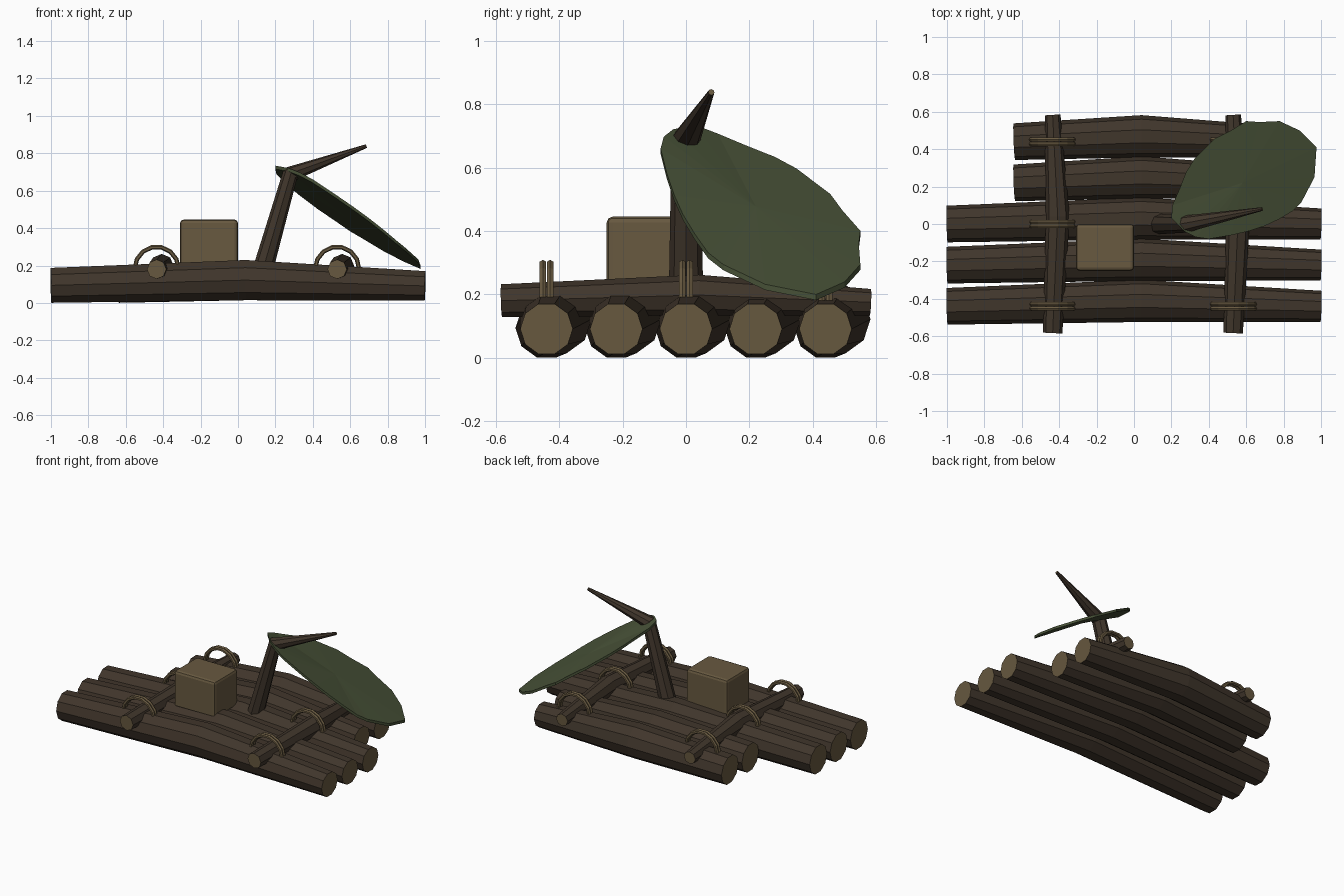
import bpy, bmesh, math
from mathutils import Vector

if "Cube" in bpy.data.objects:
    bpy.data.objects.remove(bpy.data.objects["Cube"])


def material(name, rgb):
    m = bpy.data.materials.new(name)
    m.diffuse_color = (*rgb, 1)
    m.use_nodes = True
    m.node_tree.nodes["Principled BSDF"].inputs["Base Color"].default_value = m.diffuse_color
    return m


BARK = material("dark_bark", (0.051, 0.036, 0.024))
WOOD = material("cut_wood", (0.138, 0.100, 0.051))
LEAF = material("leaf_green", (0.063, 0.082, 0.038))


def finish(name, bm, *mats):
    bmesh.ops.recalc_face_normals(bm, faces=bm.faces[:])
    me = bpy.data.meshes.new(name)
    bm.to_mesh(me)
    bm.free()
    for m in mats:
        me.materials.append(m)
    ob = bpy.data.objects.new(name, me)
    bpy.context.collection.objects.link(ob)
    return ob


def limb(name, pts, radii, sides, ref):
    """Tapered bent tube with mitred joints and pale cut ends."""
    pts = [Vector(p) for p in pts]
    ref = Vector(ref)
    bm = bmesh.new()
    rings = []
    for i, (c, r) in enumerate(zip(pts, radii)):
        n = Vector()
        if i > 0:
            n += (c - pts[i - 1]).normalized()
        if i < len(pts) - 1:
            n += (pts[i + 1] - c).normalized()
        n.normalize()
        u = ref.cross(n).normalized()
        v = n.cross(u)
        rings.append([bm.verts.new(c + r * (math.cos(a) * u + math.sin(a) * v))
                      for a in (math.tau * k / sides for k in range(sides))])
    for a, b in zip(rings, rings[1:]):
        for k in range(sides):
            j = (k + 1) % sides
            bm.faces.new((a[k], a[j], b[j], b[k]))
    for ring in (rings[0], rings[-1]):
        bm.faces.new(ring).material_index = 1
    return finish(name, bm, BARK, WOOD)


# Deck logs: three long at the front, two short at the back
for i in range(5):
    y = (i - 2) * 0.22
    x0, x1 = (-1, 1) if i < 3 else (-0.64, 0.78)
    limb(f"deck_log_{i + 1}",
         [(x0, y, 0.094), (0.04, y + 0.029, 0.122), (x1, y, 0.091)],
         [0.098, 0.113, 0.083], 10, (0, 0, 1))

# Cross bars and the double rope lashings over them
for side, x in (("left", -0.435), ("right", 0.53)):
    limb(f"{side}_cross_bar",
         [(x, -0.582, 0.18), (x + 0.027, 0.04, 0.198), (x, 0.582, 0.175)],
         [0.052, 0.064, 0.042], 8, (0, 0, 1))
    for j, y in enumerate((-0.44, 0, 0.44)):
        for s in (-1, 1):
            bpy.ops.mesh.primitive_torus_add(
                major_segments=14, minor_segments=6, major_radius=0.117,
                minor_radius=0.012, location=(x, y + s * 0.0115, 0.183),
                rotation=(math.pi / 2, 0, 0))
            ob = bpy.context.object
            ob.name = f"{side}_rope_{j + 1}_{'a' if s < 0 else 'b'}"
            ob.data.materials.append(WOOD)

# Cargo crate
bm = bmesh.new()
bmesh.ops.create_cube(bm, size=1)
bmesh.ops.scale(bm, vec=(0.31, 0.25, 0.25), verts=bm.verts)
bmesh.ops.translate(bm, vec=(-0.155, -0.125, 0.32), verts=bm.verts)
bmesh.ops.bevel(bm, geom=bm.edges[:], offset=0.018, segments=2,
                profile=0.5, affect='EDGES')
finish("crate", bm, WOOD)

# Bent mast
limb("mast", [(0.125, 0, 0.15), (0.28, 0, 0.69), (0.685, 0.08, 0.838)],
     [0.055, 0.046, 0.01], 8, (0, 1, 0))

# Leaf sail: outline seen from above, laid on a sloping plane
outline = [(0.20, 0.03), (0.205, 0.10), (0.243, 0.187), (0.28, 0.28),
           (0.323, 0.348), (0.43, 0.455), (0.51, 0.495), (0.60, 0.55),
           (0.67, 0.545), (0.778, 0.55), (0.885, 0.50), (0.976, 0.41),
           (0.965, 0.25), (0.896, 0.118), (0.85, 0.07), (0.778, 0.027),
           (0.70, -0.01), (0.618, -0.037), (0.52, -0.06), (0.40, -0.08),
           (0.33, -0.07), (0.27, -0.04)]


def leaf_z(x, y):
    return 0.845 - 0.594 * x - 0.16 * y + 0.25 * max(0, 0.08 - y)


bm = bmesh.new()
layers = []
for dz in (0, -0.018):
    rim = [bm.verts.new((x, y, leaf_z(x, y) + dz)) for x, y in outline]
    mid = bm.verts.new((0.58, 0.22, leaf_z(0.58, 0.22) + 0.012 + dz))
    for k in range(len(rim)):
        bm.faces.new((rim[k - 1], rim[k], mid))
    layers.append(rim)
a, b = layers
for k in range(len(a)):
    bm.faces.new((a[k - 1], a[k], b[k], b[k - 1]))
finish("leaf_sail", bm, LEAF)
